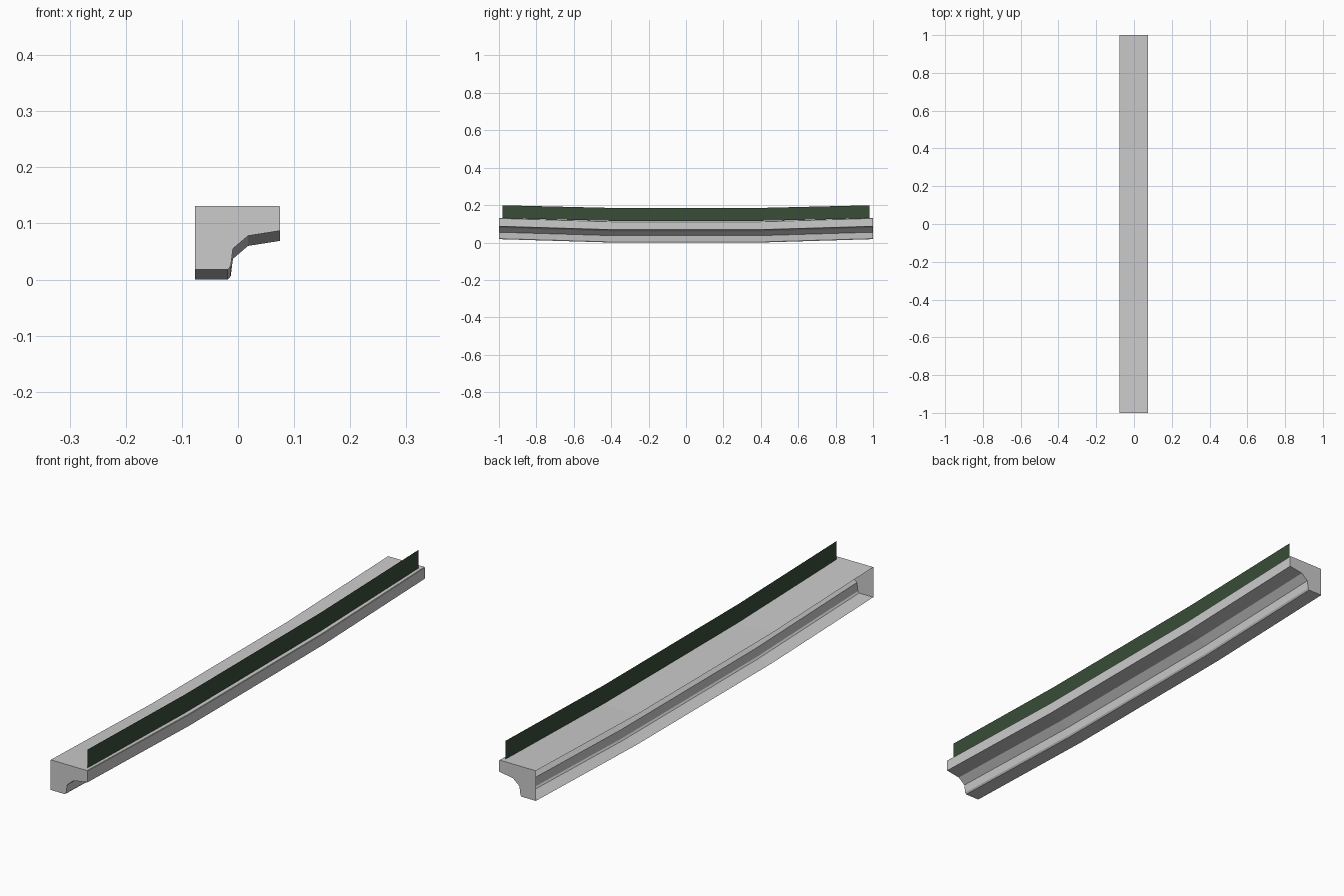
import bpy

if "Cube" in bpy.data.objects:
    bpy.data.objects.remove(bpy.data.objects["Cube"])

# Stations along the length: (y, height drop); the middle sags slightly
SAG = 0.018


def sweep(name, profile, stations, caps):
    """Sweep an open x-z profile along y; optional end caps."""
    n = len(profile)
    verts = [(x, y, z - drop) for y, drop in stations for x, z in profile]
    faces = []
    for s in range(len(stations) - 1):
        a, b = s * n, (s + 1) * n
        for i in range(n - 1):
            faces.append((a + i, a + i + 1, b + i + 1, b + i))
    if caps:
        last = (len(stations) - 1) * n
        faces.append(tuple(reversed(range(n))))
        faces.append(tuple(range(last, last + n)))
    mesh = bpy.data.meshes.new(name)
    mesh.from_pydata(verts, [], faces)
    mesh.update()
    obj = bpy.data.objects.new(name, mesh)
    bpy.context.collection.objects.link(obj)
    return obj


# Stone ledge: moulded cross-section, open on the wall side (-x)
ledge_profile = [
    (-0.077, 0.131), (0.0735, 0.131), (0.075, 0.129), (0.075, 0.087),
    (0.018, 0.078), (-0.009, 0.055), (-0.013, 0.024), (-0.018, 0.018),
    (-0.077, 0.018),
]
# reversed so the faces point outwards
ledge = sweep("ledge", ledge_profile[::-1],
              [(-1.0, 0), (-0.4, SAG), (0.4, SAG), (1.0, 0)], True)
ledge.data.flip_normals()

# Thin plant strip standing along the outer edge
strip = sweep("plant_strip", [(0.062, 0.130), (0.062, 0.199)],
              [(-0.98, 0), (-0.4, 0.014), (0.4, 0.014), (0.98, 0)], False)
strip.data.flip_normals()
green = bpy.data.materials.new("dark_green")
green.diffuse_color = (0.04, 0.075, 0.04, 1)
green.use_nodes = True
green.node_tree.nodes["Principled BSDF"].inputs["Base Color"].default_value = green.diffuse_color
strip.data.materials.append(green)

# Make the ledge faces consistent and outward
import bmesh
bm = bmesh.new()
bm.from_mesh(ledge.data)
bmesh.ops.recalc_face_normals(bm, faces=bm.faces)
if max(bm.faces, key=lambda f: f.calc_center_median().z * abs(f.normal.z)).normal.z < 0:
    bmesh.ops.reverse_faces(bm, faces=bm.faces)
bm.to_mesh(ledge.data)
bm.free()
